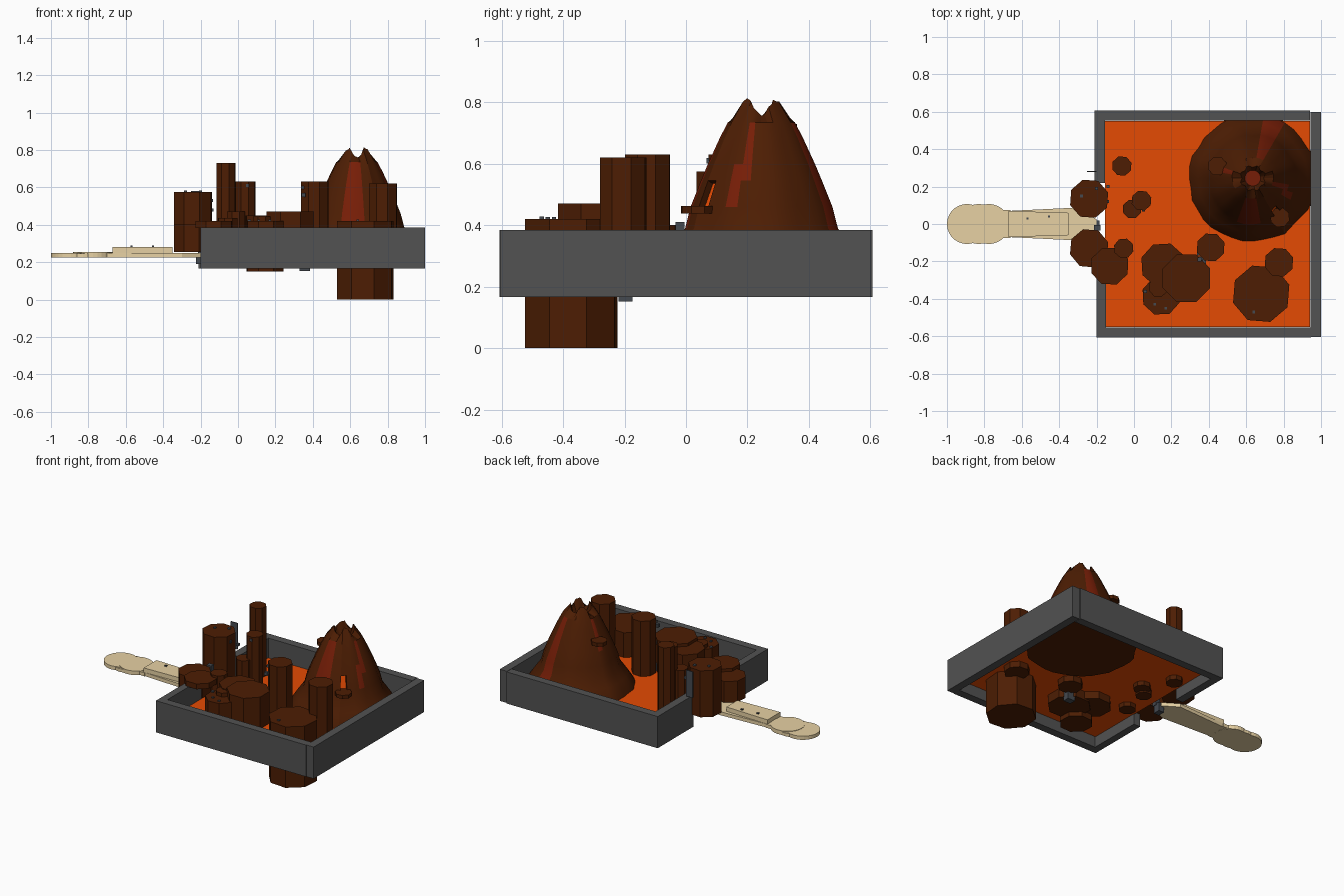
import bpy, bmesh, math, random
from mathutils import Vector, Matrix

if "Cube" in bpy.data.objects:
    bpy.data.objects.remove(bpy.data.objects["Cube"])

random.seed(4)


def mat(name, rgb):
    m = bpy.data.materials.new(name)
    m.diffuse_color = (*rgb, 1)
    m.use_nodes = True
    m.node_tree.nodes["Principled BSDF"].inputs["Base Color"].default_value = m.diffuse_color
    return m


ROCK = mat("brown_rock", (0.074, 0.0125, 0.001))
LAVA = mat("orange_lava", (0.78, 0.07, 0.001))
RED = mat("dark_red_flow", (0.18, 0.0125, 0.002))
GREY = mat("frame_grey", (0.085, 0.085, 0.085))
SLATE = mat("slate", (0.06, 0.068, 0.08))
WOOD = mat("pale_wood", (0.80, 0.64, 0.37))


def finish(bm, name, *mats):
    bmesh.ops.recalc_face_normals(bm, faces=bm.faces)
    me = bpy.data.meshes.new(name)
    bm.to_mesh(me)
    bm.free()
    for m in mats:
        me.materials.append(m)
    ob = bpy.data.objects.new(name, me)
    bpy.context.collection.objects.link(ob)
    return ob


def box(name, x0, x1, y0, y1, z0, z1, m):
    bm = bmesh.new()
    bmesh.ops.create_cube(bm, size=1)
    for v in bm.verts:
        v.co = Vector(((x0 + x1) / 2 + v.co.x * (x1 - x0),
                       (y0 + y1) / 2 + v.co.y * (y1 - y0),
                       (z0 + z1) / 2 + v.co.z * (z1 - z0)))
    return finish(bm, name, m)


def column(name, x, y, r, z0, z1, m, sides=8, turn=0.0):
    bm = bmesh.new()
    bmesh.ops.create_cone(bm, cap_ends=True, segments=sides, radius1=r, radius2=r, depth=z1 - z0,
                          matrix=Matrix.Translation((x, y, (z0 + z1) / 2)) @ Matrix.Rotation(turn, 4, 'Z'))
    return finish(bm, name, m)


def prism(name, outline, z0, z1, m):
    bm = bmesh.new()
    f = bm.faces.new([bm.verts.new((x, y, z0)) for x, y in outline])
    ext = bmesh.ops.extrude_face_region(bm, geom=[f])
    bmesh.ops.translate(bm, vec=(0, 0, z1 - z0),
                        verts=[v for v in ext["geom"] if isinstance(v, bmesh.types.BMVert)])
    return finish(bm, name, m)


# Square tray frame, with a gap in the left wall for the handle
box("right_wall", 0.945, 1.0, -0.605, 0.6, 0.167, 0.385, GREY)
box("back_wall", -0.21, 0.942, 0.553, 0.608, 0.167, 0.385, GREY)
box("front_wall", -0.2, 0.945, -0.608, -0.553, 0.167, 0.385, GREY)
box("left_wall_back", -0.21, -0.155, 0.22, 0.553, 0.167, 0.385, GREY)
box("left_wall_front", -0.2, -0.15, -0.553, -0.18, 0.167, 0.385, GREY)

# Lava floor
box("lava_floor", -0.155, 0.94, -0.55, 0.55, 0.24, 0.25, LAVA)

# Basalt columns and thin slabs: x, y, radius, bottom, top
COLUMNS = [
    (-0.065, 0.31, 0.054, 0.21, 0.73), (0.04, 0.125, 0.055, 0.21, 0.63),
    (-0.01, 0.08, 0.052, 0.20, 0.47), (-0.24, 0.135, 0.107, 0.255, 0.575),
    (-0.24, -0.13, 0.107, 0.255, 0.40), (-0.13, -0.225, 0.105, 0.383, 0.42),
    (-0.055, -0.13, 0.054, 0.21, 0.435), (0.155, -0.22, 0.122, 0.19, 0.45),
    (0.145, -0.385, 0.105, 0.15, 0.42), (0.13, -0.34, 0.052, 0.20, 0.445),
    (0.28, -0.29, 0.137, 0.18, 0.47), (0.41, -0.125, 0.078, 0.20, 0.63),
    (0.775, -0.205, 0.08, 0.20, 0.62), (0.68, -0.373, 0.158, 0.0, 0.42),
    (0.445, 0.31, 0.052, 0.60, 0.625), (0.78, 0.035, 0.054, 0.438, 0.462),
]
for i, (x, y, r, z0, z1) in enumerate(COLUMNS):
    column(f"rock_column_{i + 1}", x, y, r, z0, z1, ROCK, turn=0.39 + random.uniform(-0.1, 0.1))

# Volcano: turned profile with a jagged rim and sunken crater
CX, CY, N = 0.635, 0.245, 36
PROFILE = [(0.345, 0.23), (0.337, 0.26), (0.292, 0.33), (0.25, 0.39), (0.232, 0.46),
           (0.198, 0.545), (0.175, 0.60), (0.138, 0.68), (0.11, 0.735), (0.064, 0.787), (0.042, 0.72)]
bm = bmesh.new()
rings = []
noise = [random.uniform(0.97, 1.02) for _ in range(N)]
for k, (r, z) in enumerate(PROFILE):
    ring = []
    for i in range(N):
        a = math.tau * i / N
        rr = r * (noise[i] if k < 9 else 1)
        dz = 0
        if k == 9:  # peaks on the diagonals, notches between
            dz = -0.027 * math.cos(4 * a) + random.uniform(-0.01, 0.004)
            rr *= 1 - 0.1 * math.cos(8 * a)
        ring.append(bm.verts.new((CX + rr * math.cos(a), CY + rr * math.sin(a), z + dz)))
    rings.append(ring)

# red flows: compass angle, half width, lowest and highest point
FLOWS = ((-95, 11, 0.40, 0.735), (-25, 4, 0.46, 0.60), (-15, 4, 0.55, 0.735),
         (70, 11, 0.25, 0.76), (165, 6, 0.54, 0.76))


def is_flow(deg, z):
    return any(abs((deg - c + 180) % 360 - 180) < half and low < z < high for c, half, low, high in FLOWS)


vent = None
for k in range(len(rings) - 1):
    for i in range(N):
        j = (i + 1) % N
        f = bm.faces.new((rings[k][i], rings[k][j], rings[k + 1][j], rings[k + 1][i]))
        deg = (i + 0.5) * 360 / N
        z = (PROFILE[k][1] + PROFILE[k + 1][1]) / 2
        f.material_index = 1 if k < 9 and is_flow(deg, z) else 0
        if k == 4 and abs(deg - 305) < 1:
            vent = f
bm.faces.new(rings[0])
bm.faces.new(rings[-1]).material_index = 1

# glowing vent sunk into the front right slope
bmesh.ops.recalc_face_normals(bm, faces=bm.faces)
bmesh.ops.inset_individual(bm, faces=[vent], thickness=0.001, depth=-0.025)
vent.material_index = 2
volcano = finish(bm, "volcano", ROCK, RED, LAVA)
bpy.context.view_layer.objects.active = volcano
volcano.select_set(True)
bpy.ops.object.shade_smooth_by_angle(angle=math.radians(25))

# Wooden handle: shaft widening to the frame, with overlapping round grips
prism("handle_shaft", [(-0.67, -0.07), (-0.3, -0.088), (-0.2, -0.04),
                       (-0.2, 0.025), (-0.3, 0.088), (-0.67, 0.07)], 0.226, 0.25, WOOD)
prism("handle_plank", [(-0.67, -0.07), (-0.35, -0.06), (-0.35, 0.06), (-0.67, 0.07)], 0.24, 0.28, WOOD)
for i, (x, r, z1) in enumerate(((-0.893, 0.107, 0.25), (-0.83, 0.107, 0.247), (-0.775, 0.107, 0.253))):
    column(f"handle_grip_{i + 1}", x, 0, r, 0.225, z1, WOOD, sides=28)
box("handle_neck", -0.76, -0.66, -0.075, 0.075, 0.226, 0.25, WOOD)

# Slate fittings and chips
box("handle_bracket", -0.225, -0.185, -0.03, 0.02, 0.19, 0.25, SLATE)
box("bracket_post", -0.215, -0.18, -0.035, -0.005, 0.24, 0.41, SLATE)
box("lower_block", 0.33, 0.385, -0.22, -0.175, 0.152, 0.30, SLATE)
box("side_plate", -0.25, -0.2, 0.278, 0.284, 0.40, 0.58, SLATE)
CHIPS = [(-0.14, 0.20, 0.48), (-0.15, 0.16, 0.42), (-0.20, 0.19, 0.575), (-0.28, 0.15, 0.575),
         (0.05, 0.075, 0.61), (0.35, -0.19, 0.56), (0.06, -0.36, 0.42), (0.11, -0.43, 0.42),
         (0.17, -0.45, 0.42), (0.64, -0.47, 0.42), (-0.57, 0.03, 0.282), (-0.455, 0.04, 0.282),
         (0.36, -0.19, 0.44), (-0.143, 0.12, 0.53), (0.345, -0.16, 0.60)]
for i, (x, y, z) in enumerate(CHIPS):
    s = 0.006 if x < -0.4 else random.uniform(0.007, 0.011)
    box(f"slate_chip_{i + 1}", x - s, x + s, y - s, y + s, z - s, z + s, SLATE)
